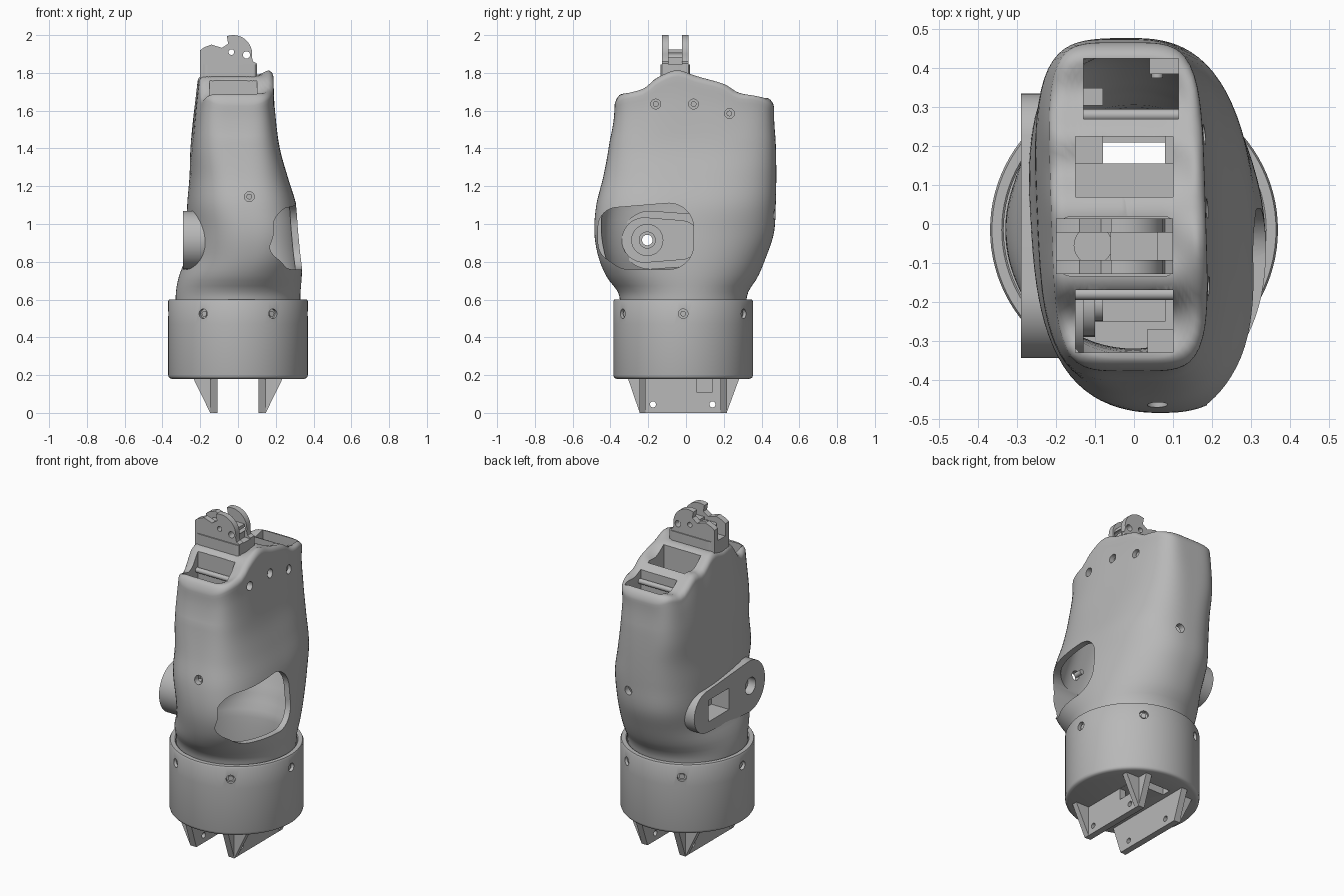
import bpy, bmesh
from math import sin, cos, pi, radians
from mathutils import Vector
from mathutils.geometry import convex_hull_2d

cube = bpy.data.objects.get("Cube")
if cube:
    bpy.data.objects.remove(cube, do_unlink=True)

grey = bpy.data.materials.new("plain grey")
grey.use_nodes = True
GREY = (0.48, 0.48, 0.48, 1)
grey.diffuse_color = GREY
for node in grey.node_tree.nodes:
    if node.type == 'BSDF_PRINCIPLED':
        node.inputs["Base Color"].default_value = GREY


def make(name, bm):
    bmesh.ops.recalc_face_normals(bm, faces=bm.faces[:])
    me = bpy.data.meshes.new(name)
    bm.to_mesh(me)
    bm.free()
    me.materials.append(grey)
    ob = bpy.data.objects.new(name, me)
    bpy.context.scene.collection.objects.link(ob)
    return ob


def prism(name, pts, axis, lo, hi):
    """Extrude a 2D outline along one axis; the outline uses the other two axes in order."""
    bm = bmesh.new()
    def place(p, d):
        c = list(p)
        c.insert(axis, d)
        return bm.verts.new(c)
    a = [place(p, lo) for p in pts]
    b = [place(p, hi) for p in pts]
    n = len(pts)
    bm.faces.new(a)
    bm.faces.new(b[::-1])
    for i in range(n):
        bm.faces.new((a[i], a[(i + 1) % n], b[(i + 1) % n], b[i]))
    return make(name, bm)


def box(name, x, y, z):
    return prism(name, [(x[0], y[0]), (x[1], y[0]), (x[1], y[1]), (x[0], y[1])], 2, *z)


def rounded(*circles):
    """Outline wrapped around circles (u, v, r)."""
    pts = [(u + r * cos(i * pi / 24), v + r * sin(i * pi / 24))
           for u, v, r in circles for i in range(48)]
    return [pts[i] for i in convex_hull_2d(pts)]


def rod(name, start, direction, r, length):
    bm = bmesh.new()
    bmesh.ops.create_cone(bm, cap_ends=True, segments=28, radius1=r, radius2=r, depth=length)
    ob = make(name, bm)
    d = Vector(direction).normalized()
    rot = d.to_track_quat('Z', 'Y').to_matrix().to_4x4()
    ob.data.transform(rot)
    ob.data.transform(rot.Translation(Vector(start) + d * length / 2))
    return ob


def cut(target, cutters):
    bpy.context.view_layer.objects.active = target
    for c in cutters:
        mod = target.modifiers.new("cut", 'BOOLEAN')
        mod.operation = 'DIFFERENCE'
        mod.solver = 'EXACT'
        mod.object = c
        bpy.ops.object.modifier_apply(modifier=mod.name)


def spline(rows, t):
    """Smooth interpolation of table rows keyed by their first column."""
    last = len(rows) - 1
    t = min(max(t, rows[0][0]), rows[last][0])
    i = next(j for j in range(last) if t <= rows[j + 1][0])
    p, q = rows[i], rows[i + 1]
    o, s = rows[max(i - 1, 0)], rows[min(i + 2, last)]
    h = q[0] - p[0]
    u = (t - p[0]) / h
    out = []
    for k in range(1, len(p)):
        m0 = (q[k] - o[k]) / (q[0] - o[0]) * h
        m1 = (s[k] - p[k]) / (s[0] - p[0]) * h
        out.append(p[k] * (2*u**3 - 3*u**2 + 1) + m0 * (u**3 - 2*u**2 + u)
                   + q[k] * (3*u**2 - 2*u**3) + m1 * (u**3 - u**2))
    return out


# Palm body: z, centre x, centre y, half width, half depth, squareness, shear
SECTIONS = [(.2, 0, -.015, .325, .325, 2, 0), (.62, 0, -.015, .33, .338, 2, 0),
            (.72, .012, -.02, .325, .4, 2.1, .04), (.82, .03, -.02, .306, .442, 2.3, .08),
            (.95, .03, -.01, .294, .475, 2.5, .09), (1.1, .02, 0, .285, .475, 2.7, .055),
            (1.25, .003, .02, .256, .458, 3, .045), (1.4, -.015, .033, .232, .443, 3.6, .04),
            (1.6, -.02, .042, .208, .425, 4.3, .035), (1.75, -.012, .045, .195, .422, 4.8, .03)]
CREST = [(-.4, 1.65), (-.34, 1.69), (-.22, 1.72), (-.16, 1.77), (-.05, 1.815), (.05, 1.785),
         (.2, 1.745), (.27, 1.70), (.38, 1.69), (.47, 1.65)]
SHOULDER, SEG = 1.45, 96


def crest(x, y):
    # knuckle valleys fade out towards the palm-side rim
    fade = min(max((.16 - x) / .08, 0), 1)
    return spline(CREST, y)[0] - .021 * fade * (1 + cos(2 * pi * (y - .147) / .2))


def ring(bm, z, inset=0, scale=1, drop=0, top=None):
    cx, cy, a, b, n, k = spline(SECTIONS, z)
    verts = []
    for i in range(SEG):
        c, s = cos(2 * pi * i / SEG), sin(2 * pi * i / SEG)
        r = scale * (abs(c)**n + abs(s)**n) ** (-1 / n)
        dy = (b - inset) * r * s
        x, y = cx + (a - inset) * r * c - k * dy, cy + dy
        h = z if top is None else SHOULDER + top * (crest(x, y) - drop - SHOULDER)
        verts.append(bm.verts.new((x, y, h)))
    return verts


def loft(name, bm, rings):
    for lo, hi in zip(rings, rings[1:]):
        for i in range(SEG):
            bm.faces.new((lo[i], lo[(i + 1) % SEG], hi[(i + 1) % SEG], hi[i]))
    bm.faces.new(rings[0][::-1])
    bm.faces.new(rings[-1])
    return make(name, bm)


bm = bmesh.new()
R, CAP = .035, 1.7
rings = [ring(bm, .24 + (SHOULDER - .24) * i / 42) for i in range(43)]
rings += [ring(bm, SHOULDER + .25 * i / 10, drop=R, top=i / 10) for i in range(1, 11)]
rings += [ring(bm, CAP, R * (1 - cos(i * pi / 12)), 1, R * (1 - sin(i * pi / 12)), 1)
          for i in range(1, 7)]
rings += [ring(bm, CAP, R, 1 - i / 20, 0, 1) for i in range(1, 20)]
body = loft("palm_body", bm, rings)

# Hollow inside of the shell
bm = bmesh.new()
hollow = loft("hollow_cutter", bm, [ring(bm, .2 + 1.3 * i / 30, .02 if i < 12 else .036)
                                    for i in range(31)])

# Oval boss on the outer side
boss = prism("side_boss", rounded((-.19, .915, .155), (.21, .915, .125)), 0, -.29, -.16)

# Cutters for the finger pockets, thumb opening and bores
slot = box("slot_cutter", (-.4, -.15), (0, .2), (.85, .98))
bore = rod("boss_bore_cutter", (-.4, -.205, .915), (1, 0, 0), .05, .16)
axle = rod("thumb_axle_cutter", (-.4, -.205, .915), (1, 0, 0), .028, .8)
opening = rounded((-.3, .895, .135), (-.362, .9, .103), (-.362, .985, .103),
                  (-.09, .98, .13), (-.09, .89, .13))
body_cuts = [hollow, slot, bore, axle,
             box("pocket_cutter_1", (-.13, .115), (.27, .425), (1.45, 2)),
             box("pocket_cutter_2", (-.15, .10), (.07, .225), (1.45, 2)),
             box("pocket_cutter_4", (-.15, .10), (-.33, -.17), (1.45, 2)),
             prism("thumb_opening_cutter", opening, 0, .03, .6)]
screws = [((.24, -.16, 1.635), (-1, 0, 0)), ((.24, .04, 1.635), (-1, 0, 0)),
          ((.24, .23, 1.585), (-1, 0, 0)), ((.06, -.5, 1.145), (0, 1, 0)),
          ((.06, .5, 1.05), (0, -1, 0))]
for p, d in screws:
    body_cuts.append(rod("screw_cutter", p, d, .026, .1))
    rod("body_screw", Vector(p) + Vector(d) * .075, d, .015, .05)
cut(body, body_cuts)
cut(boss, [slot, bore, axle])

# Thumb mount inside the opening: back plate and round bearing
mount = prism("thumb_mount_plate", rounded((-.22, .915, .12), (-.03, .915, .105)), 0, -.17, -.13)
cut(mount, [axle])
cut(rod("thumb_bearing", (-.2, -.205, .915), (1, 0, 0), .085, .1), [axle])
cut(rod("thumb_axle_ring", (-.12, -.205, .915), (1, 0, 0), .045, .04), [axle])

# Wrist cuff, turned from a profile
PROFILE = [(0, .18), (.35, .18), (.362, .184), (.367, .19), (.37, .2), (.37, .47), (.37, .59),
           (.365, .6), (.34, .6), (.335, .595), (.335, .25), (0, .25)]
bm = bmesh.new()
line = [bm.verts.new((r, 0, z)) for r, z in PROFILE]
edges = [bm.edges.new(e) for e in zip(line, line[1:])]
bmesh.ops.spin(bm, geom=line + edges, cent=(0, 0, 0), axis=(0, 0, 1), angle=2 * pi, steps=96)
bmesh.ops.remove_doubles(bm, verts=bm.verts[:], dist=.0005)
bmesh.ops.translate(bm, verts=bm.verts[:], vec=(0, -.015, 0))
cuff = make("wrist_cuff", bm)
cuff_cuts = [box("floor_slot_cutter", (-.08, .08), (.155, .21), (.1, .4)),
             box("floor_recess_cutter", (-.08, .08), (-.25, .1), (.225, .4))]
for i in range(6):
    d = Vector((cos(i * pi / 3), sin(i * pi / 3), 0))
    at = Vector((0, -.015, .525))
    cuff_cuts.append(rod("cuff_screw_cutter", at + d * .35, d, .025, .1))
    rod("cuff_screw", at + d * .345, d, .015, .013)
cut(cuff, cuff_cuts)

# Mounting brackets below the cuff, with corner gussets
bolt_cuts = [rod("bolt_cutter", (-.5, y, .045), (1, 0, 0), .016, 1) for y in (-.175, .14)]
for side, label in ((-1, "right"), (1, "left")):
    plate = prism(label + "_bracket", [(-.31, .19), (-.245, 0), (.215, 0), (.285, .19)], 0,
                  *sorted((side * .108, side * .147)))
    cut(plate, bolt_cuts)
    for y, end in ((-.247, "front"), (.183, "back")):
        prism(label + "_" + end + "_gusset",
              [(side * .13, .19), (side * .24, .19), (side * .147, 0), (side * .13, 0)],
              1, y, y + .033)
notch = box("notch_cutter", (.09, .2), (.055, .14), (.11, .179))
cut(bpy.data.objects["left_bracket"], [notch])

# Pins and stops inside the open finger pockets
for y, z, x0 in ((.28, 1.63, -.135), (-.18, 1.65, -.155)):
    rod("finger_pin", (x0, y, z), (1, 0, 0), .015, .26)
for x, y, z in (((.04, .118), (.385, .43), 1.62), ((-.135, -.08), (.305, .35), 1.62),
                ((-.155, -.08), (.155, .23), 1.62), ((.08, .105), (.155, .23), 1.62),
                ((.035, .105), (-.335, -.27), 1.6), ((-.155, .105), (.065, .155), 1.6)):
    box("pocket_stop", x, y, (1.47, z))

# Knuckle mount standing in the third pocket
arc = [(-.025 + .1 * cos(radians(a)), 1.9 + .1 * sin(radians(a))) for a in range(-10, 111, 10)]
cheek = [(-.2, 1.72), (.1, 1.72), (.1, 1.85), (.08, 1.86)] + arc + [
    (-.052, 1.955), (-.085, 1.932), (-.14, 1.95), (-.18, 1.935), (-.2, 1.92)]
pin_cuts = [rod("knuckle_cutter", (x, -.3, z), (0, 1, 0), r, .6)
            for x, z, r in ((-.035, 1.91, .015), (.045, 1.895, .019))]
for label, y in (("front", -.128), ("back", -.022)):
    cut(prism(label + "_knuckle_cheek", cheek, 1, y, y + .036), pin_cuts)
prism("knuckle_base", rounded((-.16, -.095, .04), (-.16, -.02, .04), (.08, -.115, .02),
                              (.08, 0, .02)), 2, 1.7, 1.845)
cut(box("knuckle_core", (-.06, .06), (-.1, -.015), (1.8, 1.925)), pin_cuts)
rod("knuckle_hub", (-.105, -.055, 1.8), (0, 0, 1), .05, .11)

# Remove cutters, smooth the rest
for ob in list(bpy.context.scene.objects):
    if "cutter" in ob.name:
        bpy.data.objects.remove(ob, do_unlink=True)
bpy.ops.object.select_all(action='DESELECT')
for ob in bpy.context.scene.objects:
    if ob.type == 'MESH' and grey.name in ob.data.materials:
        ob.select_set(True)
        bpy.context.view_layer.objects.active = ob
bpy.ops.object.shade_smooth_by_angle(angle=radians(35))
